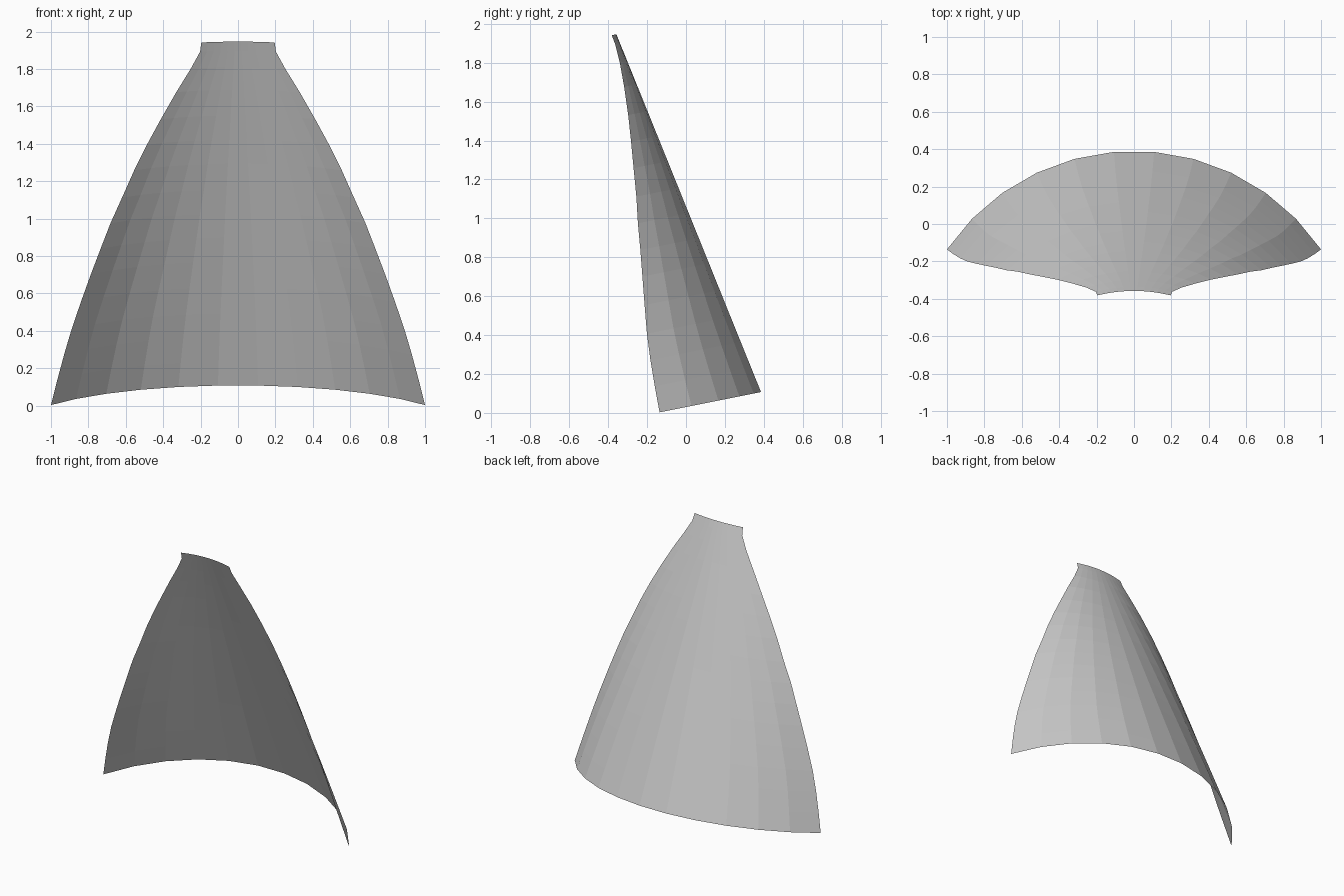
import bpy, bmesh, math
from mathutils import Matrix, Vector

if "Cube" in bpy.data.objects:
    bpy.data.objects.remove(bpy.data.objects["Cube"])

SEGMENTS = 11
HEIGHT = 1.949
R_BOTTOM, R_TOP = 1.2, 0.8
TILT = math.atan(0.2)

# Side trim: (fraction of height, half width)
TRIM = [(0, 1.0), (0.07, 0.966), (0.14, 0.93), (0.21, 0.89), (0.285, 0.84),
        (0.36, 0.787), (0.43, 0.735), (0.5, 0.682), (0.57, 0.62), (0.645, 0.555),
        (0.715, 0.487), (0.785, 0.413), (0.86, 0.33), (0.925, 0.253),
        (0.973, 0.203), (1, 0.196)]

# Curved panel: a trimmed slice of a tapered cone
bm = bmesh.new()
rows = []
for t, half_width in TRIM:
    radius = R_BOTTOM + (R_TOP - R_BOTTOM) * t
    half_angle = math.asin(half_width / radius)
    spine = 0.404 - 0.373 * t
    row = []
    for i in range(SEGMENTS + 1):
        a = half_angle * (2 * i / SEGMENTS - 1)
        row.append(bm.verts.new((radius * math.sin(a),
                                 spine - radius * (1 - math.cos(a)),
                                 0.03 + HEIGHT * t)))
    rows.append(row)
for low, high in zip(rows, rows[1:]):
    for i in range(SEGMENTS):
        bm.faces.new((low[i + 1], low[i], high[i], high[i + 1]))

# Lean the panel forward and stand it on the ground
bmesh.ops.rotate(bm, verts=bm.verts, cent=(0, 0, 0), matrix=Matrix.Rotation(TILT, 3, 'X'))
lowest = min(v.co.z for v in bm.verts)
bmesh.ops.translate(bm, verts=bm.verts, vec=Vector((0, 0, 0.003 - lowest)))

mesh = bpy.data.meshes.new("curved_panel")
bm.to_mesh(mesh)
bm.free()
panel = bpy.data.objects.new("curved_panel", mesh)
bpy.context.collection.objects.link(panel)
